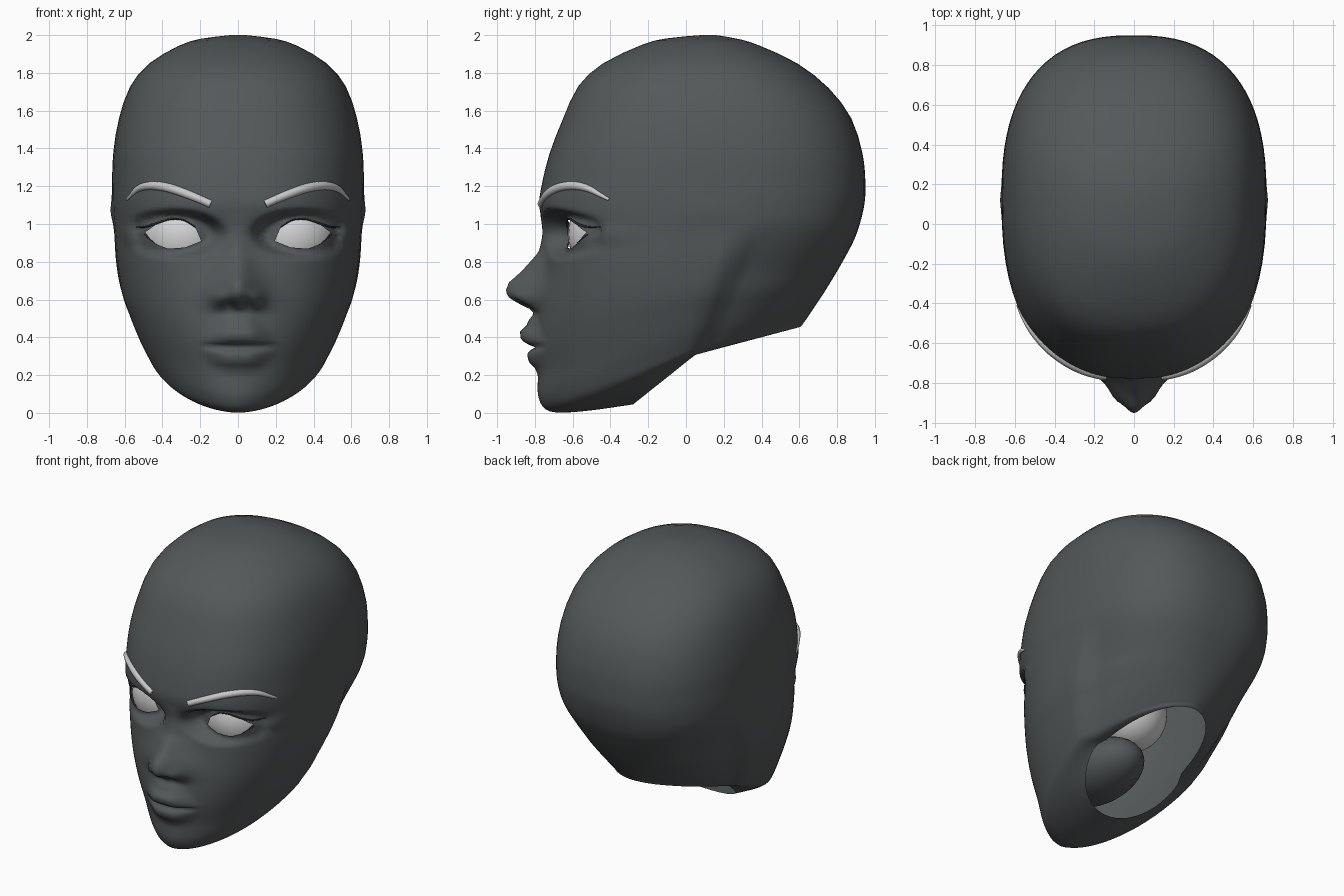
import bpy, bmesh, math
from mathutils import Vector
from mathutils.bvhtree import BVHTree

if "Cube" in bpy.data.objects:
    bpy.data.objects.remove(bpy.data.objects["Cube"])


def material(name, rgb):
    m = bpy.data.materials.new(name)
    m.diffuse_color = (*rgb, 1)
    m.use_nodes = True
    m.node_tree.nodes["Principled BSDF"].inputs["Base Color"].default_value = m.diffuse_color
    return m


SKIN = material("dark grey skin", (0.088, 0.098, 0.1))
EYE = material("eye white", (0.68, 0.68, 0.68))
BROW = material("light grey brow", (0.58, 0.58, 0.58))
LASH = material("black lash", (0.03, 0.03, 0.03))


def catmull(rows, steps):
    """Smooth curve through rows; steps(i) gives the divisions of span i."""
    out, n = [], len(rows)
    for i in range(n - 1):
        a, b, c, d = (rows[max(0, min(n - 1, i + k))] for k in (-1, 0, 1, 2))
        for s in range(steps(i)):
            t = s / steps(i)
            out.append([0.5 * (2 * q + (r - p) * t + (2 * p - 5 * q + 4 * r - w) * t * t
                        + (3 * q - p - 3 * r + w) * t ** 3) for p, q, r, w in zip(a, b, c, d)])
    return out + [list(rows[-1])]


def lookup(z, pts):
    if z <= pts[0][0] or z >= pts[-1][0]:
        return 0
    for (z0, v0), (z1, v1) in zip(pts, pts[1:]):
        if z <= z1:
            return v0 + (v1 - v0) * (z - z0) / (z1 - z0)


def smooth(v, a, b):
    t = max(0, min(1, (v - a) / (b - a)))
    return t * t * (3 - 2 * t)


def gauss(x, z, cx, cz, sx, sz):
    return math.exp(-((x - cx) / sx) ** 2 - ((z - cz) / sz) ** 2)


# Head rings: front y, z | half width, side y, z | back y, z | roundness
RINGS = [
    (.08, 2.0, .04, .12, 2.0, .16, 2.0, 2),
    (-.10, 1.983, .20, .12, 1.98, .29, 1.977, 2.1),
    (-.23, 1.95, .32, .12, 1.94, .40, 1.94, 2.2),
    (-.44, 1.85, .47, .11, 1.85, .59, 1.85, 2.3),
    (-.57, 1.73, .57, .12, 1.73, .755, 1.72, 2.4),
    (-.65, 1.56, .63, .13, 1.56, .875, 1.56, 2.45),
    (-.72, 1.38, .66, .13, 1.38, .935, 1.37, 2.5),
    (-.765, 1.2, .667, .13, 1.2, .95, 1.2, 2.5),
    (-.775, 1.08, .665, .12, 1.08, .94, 1.08, 2.5),
    (-.73, .93, .655, .10, .95, .90, .94, 2.5),
    (-.745, .75, .642, .07, .80, .84, .82, 2.4),
    (-.785, .55, .615, .05, .64, .77, .70, 2.2),
    (-.80, .38, .572, .03, .52, .72, .62, 2.05),
    (-.785, .22, .53, .02, .42, .68, .56, 1.92),
    (-.78, .08, .49, .01, .345, .64, .50, 1.78),
    (-.72, .008, .465, .01, .312, .625, .48, 1.75),
    (-.55, .008, .425, .03, .303, .615, .465, 1.85),
    (-.28, .045, .36, .05, .308, .605, .455, 2.0),
]
NOSE = [(.52, 0), (.545, .03), (.575, .10), (.615, .172), (.65, .188), (.69, .182),
        (.75, .125), (.85, .05), (.94, .03), (1.06, 0)]
LIPS = [(.2, 0), (.24, .015), (.27, .042), (.31, .047), (.34, .02), (.352, -.015), (.365, .045),
        (.39, .075), (.43, .08), (.46, .05), (.5, .035), (.54, 0)]
EYE_C, EYE_R = Vector((.28, -.38, .945)), .245
EYE_HOLE = [(.195, .91), (.28, .876), (.37, .869), (.45, .900), (.49, .957),
            (.43, 1.0), (.36, 1.023), (.29, 1.02), (.225, .98)]


def eye_dist(x, z):
    return math.hypot((abs(x) - .345) / .16, (z - .947) / .078)


def sculpt(x, y, z):
    """Push nose, lips, lids and jaw out of the plain head shape (x >= 0)."""
    if y < -.2:
        width = .075 + .043 * (1 - smooth(z, .62, .9))
        y -= lookup(z, NOSE) * math.exp(-(x / width) ** 1.7)
        y -= .035 * gauss(x, z, .095, .605, .04, .042)
        y += .04 * gauss(x, z, .05, .575, .024, .02)
        mouth = max(.1, .25 - .8 * abs(z - .355))
        y -= lookup(z, LIPS) * smooth(1 - x / mouth, 0, .75)
        y += .025 * gauss(x, z, .24, .98, .1, .07)
        # eyelids hug the eyeball
        w = 1 - smooth(eye_dist(x, z), 1.12, 1.8)
        if w > 0:
            q = (EYE_R + .012) ** 2 - (x - EYE_C.x) ** 2 - (z - EYE_C.z) ** 2
            y += w * (EYE_C.y - math.sqrt(max(.005, q)) - y)
    # neck steps in behind the jaw, with a slight ear ridge
    edge = .42 * max(0, z - .3)
    fade = 1 - smooth(z, .7, 1.05)
    x *= 1 - .1 * smooth(y, edge, edge + .11) * fade
    if x > .4:
        x += .015 * gauss(y, z, .15, 1.06, .05, .06)
        x += .01 * gauss(y, z, edge, .8, .06, .17)
    return x, y, z


# Head shell, open at the neck
angles = [math.asin((i * .04) ** 1.25) for i in range(23)]
angles += [angles[-1] + (math.pi / 2 - angles[-1]) * i / 6 for i in range(1, 7)]
angles += [math.pi / 2 * (1 + i / 20) for i in range(1, 21)]
bm = bmesh.new()
loops = []
for fy, fz, w, sy, sz, by, bz, n in catmull(RINGS, lambda i: 2 if i < 6 else 10 if 7 <= i < 14 else 4):
    half = []
    for a in angles:
        s, c = max(0, math.sin(a)) ** (2 / n), abs(math.cos(a)) ** (2 / n)
        ey, ez = (fy, fz) if a < math.pi / 2 else (by, bz)
        half.append(sculpt(w * s, sy + (ey - sy) * c, sz + (ez - sz) * c))
    half[0] = (0, *half[0][1:])
    half[-1] = (0, *half[-1][1:])
    ring = half + [(-x, y, z) for x, y, z in half[-2:0:-1]]
    loops.append([bm.verts.new(p) for p in ring])
for r0, r1 in zip(loops, loops[1:]):
    for i in range(len(r0)):
        j = (i + 1) % len(r0)
        bm.faces.new((r0[i], r1[i], r1[j], r0[j]))
bm.faces.new(loops[0])
bmesh.ops.recalc_face_normals(bm, faces=bm.faces)
surface = BVHTree.FromBMesh(bm)

# Cut the eye openings
for side in (1, -1):
    poly = [Vector((side * x, 0, z)) for x, z in EYE_HOLE]
    planes = []
    for p, q in zip(poly, poly[1:] + poly[:1]):
        d = q - p
        planes.append((p, Vector((d.z, 0, -d.x)).normalized() * side))
    for co, no in planes:
        faces = [f for f in bm.faces if f.calc_center_median().y < -.3
                 and f.calc_center_median().x * side > 0
                 and eye_dist(f.calc_center_median().x, f.calc_center_median().z) < 1.35]
        geom = set(faces) | {e for f in faces for e in f.edges} | {v for f in faces for v in f.verts}
        bmesh.ops.bisect_plane(bm, geom=list(geom), dist=1e-5, plane_co=co, plane_no=no)
    inside = [f for f in bm.faces if f.calc_center_median().y < -.3
              and all((f.calc_center_median() - co).dot(no) < 0 for co, no in planes)]
    bmesh.ops.delete(bm, geom=inside, context='FACES')


def finish(bm, name, mat):
    me = bpy.data.meshes.new(name)
    bm.to_mesh(me)
    bm.free()
    me.materials.append(mat)
    for p in me.polygons:
        p.use_smooth = True
    ob = bpy.data.objects.new(name, me)
    bpy.context.collection.objects.link(ob)
    return ob


finish(bm, "head", SKIN)


def ball(name, centre, size, mat):
    b = bmesh.new()
    bmesh.ops.create_uvsphere(b, u_segments=32, v_segments=20, radius=1)
    bmesh.ops.scale(b, vec=size, verts=b.verts)
    bmesh.ops.translate(b, vec=centre, verts=b.verts)
    finish(b, name, mat)


def face_strand(name, pts, mat, lift):
    """Tapered tube laid on the face; pts are x, z, radius."""
    cu = bpy.data.curves.new(name, 'CURVE')
    cu.dimensions, cu.bevel_depth, cu.bevel_resolution = '3D', 1, 2
    cu.use_fill_caps = True
    path = catmull(pts, lambda i: 5)
    sp = cu.splines.new('POLY')
    sp.points.add(len(path) - 1)
    for p, (x, z, r) in zip(sp.points, path):
        hit, nor, _, _ = surface.ray_cast(Vector((x, -2, z)), Vector((0, 1, 0)))
        p.co = (*(hit + nor * lift * (1 if nor.y < 0 else -1)), 1)
        p.radius = r
    cu.materials.append(mat)
    ob = bpy.data.objects.new(name, cu)
    bpy.context.collection.objects.link(ob)
    bpy.ops.object.select_all(action='DESELECT')
    ob.select_set(True)
    bpy.context.view_layer.objects.active = ob
    bpy.ops.object.convert(target='MESH')
    bpy.ops.object.shade_smooth_by_angle(angle=math.radians(50))


BROW_LINE = [(.145, 1.105, .022), (.2, 1.13, .022), (.28, 1.162, .024), (.37, 1.192, .025),
             (.46, 1.204, .024), (.53, 1.186, .019), (.588, 1.13, .009)]
LASH_LINE = [(.225, .982, .003), (.29, 1.021, .004), (.36, 1.025, .005),
             (.43, 1.004, .006), (.49, .985, .005), (.54, .985, .002)]
LOWER_LINE = [(.43, .89, .001), (.465, .918, .003), (.495, .945, .003)]

# Eyes, brows and lashes on both sides
for side, tag in ((1, "left"), (-1, "right")):
    flip = lambda pts: [(side * x, z, r) for x, z, r in pts]
    ball("eyeball_" + tag, (side * EYE_C.x, EYE_C.y, EYE_C.z), (EYE_R,) * 3, EYE)
    face_strand("eyebrow_" + tag, flip(BROW_LINE), BROW, -.004)
    face_strand("upper_lash_" + tag, flip(LASH_LINE), LASH, .002)
    face_strand("lower_lash_" + tag, flip(LOWER_LINE), LASH, .001)

# Mouth pocket inside the head
ball("mouth_pocket", (0, -.37, .41), (.24, .38, .19), SKIN)
